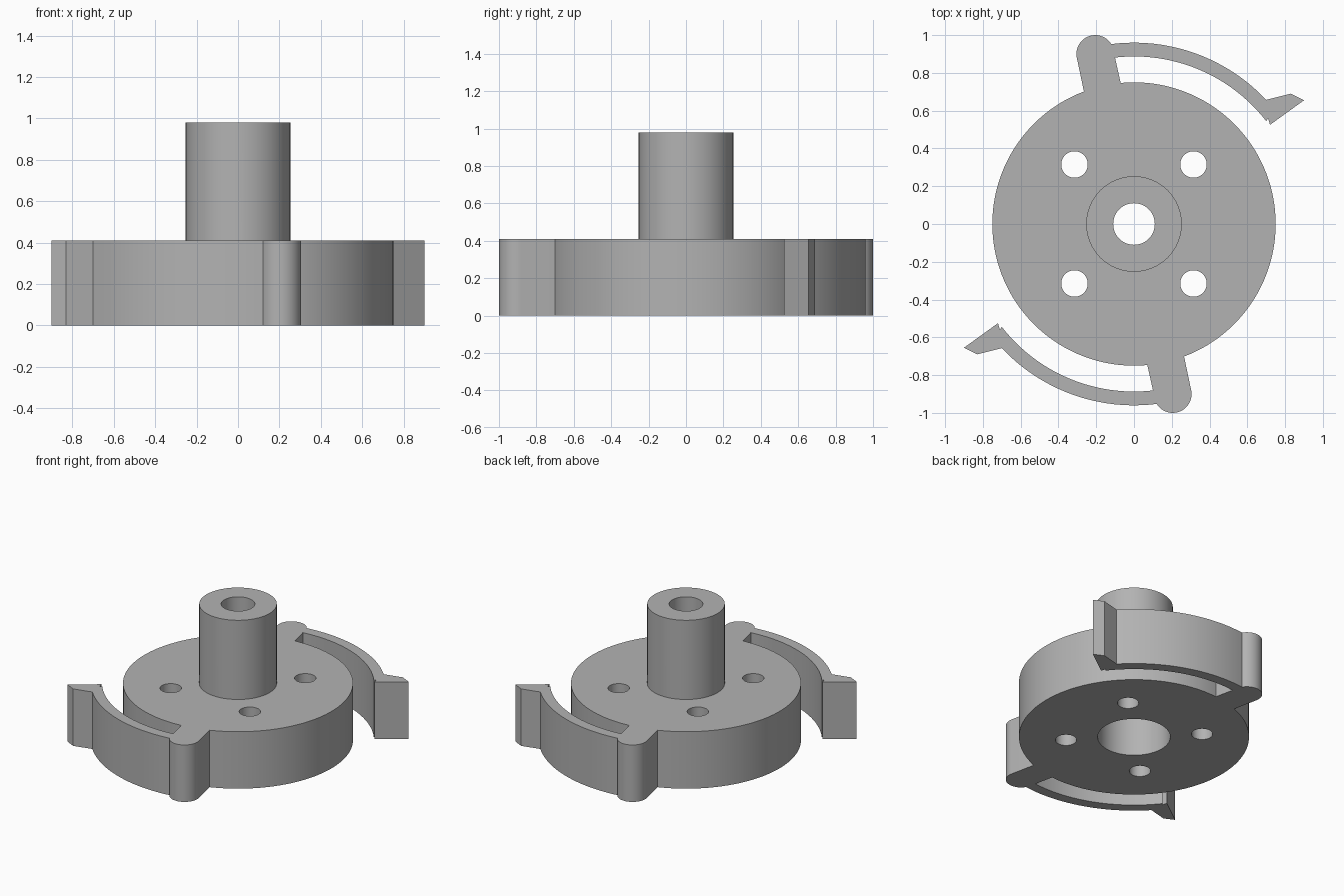
import bpy, bmesh, math
from mathutils import Vector

cube = bpy.data.objects.get("Cube")
if cube:
    bpy.data.objects.remove(cube, do_unlink=True)

grey = bpy.data.materials.new("plain grey")
grey.use_nodes = True
grey.diffuse_color = (0.45, 0.45, 0.45, 1)
grey.node_tree.nodes["Principled BSDF"].inputs["Base Color"].default_value = grey.diffuse_color

DISC_R, DISC_H, TOP = 0.75, 0.41, 0.98


def arc(radius, start, end, steps, cx=0, cy=0):
    """Points along an arc, angles in degrees."""
    angles = [math.radians(start + (end - start) * i / steps) for i in range(steps + 1)]
    return [(cx + radius * math.cos(a), cy + radius * math.sin(a)) for a in angles]


def prism(name, outline, z0, z1):
    """Extrude a closed outline from z0 up to z1."""
    bm = bmesh.new()
    face = bm.faces.new([bm.verts.new((x, y, z0)) for x, y in outline])
    top = bmesh.ops.extrude_face_region(bm, geom=[face])["geom"]
    bmesh.ops.translate(bm, vec=Vector((0, 0, z1 - z0)),
                        verts=[v for v in top if isinstance(v, bmesh.types.BMVert)])
    bmesh.ops.recalc_face_normals(bm, faces=bm.faces)
    mesh = bpy.data.meshes.new(name)
    bm.to_mesh(mesh)
    bm.free()
    mesh.materials.append(grey)
    obj = bpy.data.objects.new(name, mesh)
    bpy.context.collection.objects.link(obj)
    return obj


def cylinder(name, radius, z0, z1, x=0, y=0, sides=64):
    return prism(name, arc(radius, 0, 360, sides, x, y)[:-1], z0, z1)


def combine(target, tool, operation):
    """Apply a boolean and discard the helper."""
    mod = target.modifiers.new(operation, 'BOOLEAN')
    mod.operation, mod.solver, mod.object = operation, 'EXACT', tool
    bpy.context.view_layer.objects.active = target
    bpy.ops.object.modifier_apply(modifier=mod.name)
    bpy.data.objects.remove(tool, do_unlink=True)


# Half outline: spring arm with hooked tip, rounded lug, then the disc rim
hook = [(0.71, 0.56), (0.72, 0.525), (0.90, 0.655), (0.83, 0.69)]
half = (arc(0.887, 96.5, 37.9, 24) + hook + arc(0.96, 43.2, 97.2, 24)
        + arc(0.10, 40, 188, 20, -0.205, 0.90)
        + arc(DISC_R, 110.7, 275.4, 64))
outline = half + [(-x, -y) for x, y in half]

# Disc with both arms, and the central post
body = prism("disc_with_arms_and_post", outline, 0, DISC_H)
combine(body, cylinder("post", 0.253, DISC_H - 0.05, TOP), 'UNION')

# Centre bore, wider pocket underneath, and four mounting holes
combine(body, cylinder("bore", 0.11, -0.1, TOP + 0.1), 'DIFFERENCE')
combine(body, cylinder("pocket", 0.237, -0.1, 0.33), 'DIFFERENCE')
for sx in (-1, 1):
    for sy in (-1, 1):
        hole = cylinder("mounting_hole", 0.07, -0.1, DISC_H + 0.1, sx * 0.315, sy * 0.315, 40)
        combine(body, hole, 'DIFFERENCE')

# Smooth curved walls, keep edges crisp
bpy.ops.object.select_all(action='DESELECT')
body.select_set(True)
bpy.context.view_layer.objects.active = body
bpy.ops.object.shade_smooth_by_angle(angle=math.radians(25))
